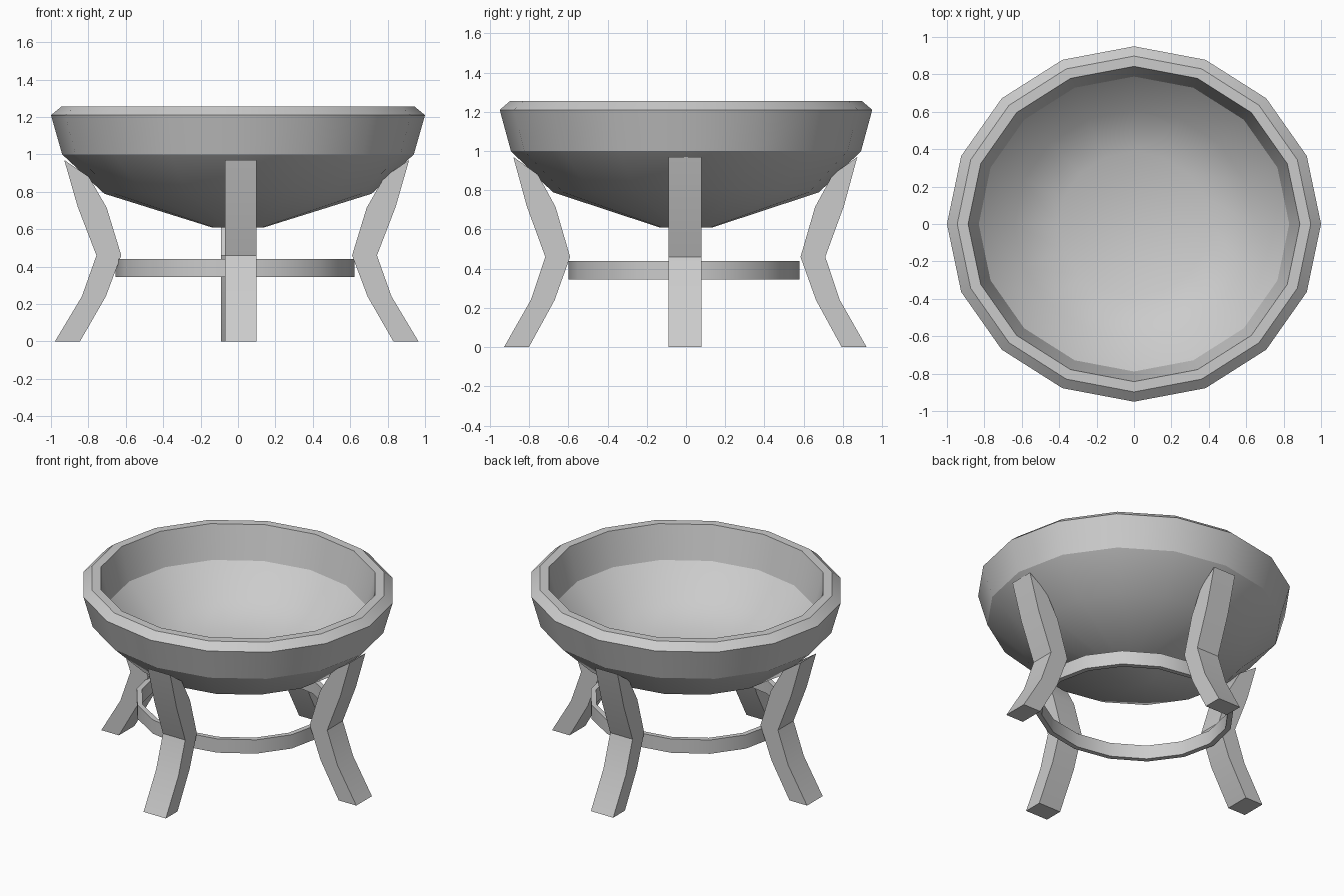
import bpy, bmesh
from math import cos, sin, tau, radians

if "Cube" in bpy.data.objects:
    bpy.data.objects.remove(bpy.data.objects["Cube"])

SIDES = 16
Y_SCALE = 0.95


def make_object(name, bm, angle=30):
    bmesh.ops.recalc_face_normals(bm, faces=bm.faces[:])
    mesh = bpy.data.meshes.new(name)
    bm.to_mesh(mesh)
    bm.free()
    ob = bpy.data.objects.new(name, mesh)
    bpy.context.collection.objects.link(ob)
    bpy.ops.object.select_all(action='DESELECT')
    ob.select_set(True)
    bpy.context.view_layer.objects.active = ob
    bpy.ops.object.shade_smooth_by_angle(angle=radians(angle))
    return ob


def lathe(name, profile, centre=(0, 0), y_scale=Y_SCALE, closed=False):
    """Turn an (r, z) profile into a slightly oval ring of faces."""
    bm = bmesh.new()
    rings = [[bm.verts.new((centre[0] + r * cos(tau * i / SIDES),
                            centre[1] + r * y_scale * sin(tau * i / SIDES), z))
              for i in range(SIDES)] for r, z in profile]
    pairs = list(zip(rings, rings[1:]))
    if closed:
        pairs.append((rings[-1], rings[0]))
    else:
        bm.faces.new(rings[0])
        bm.faces.new(rings[-1])
    for a, b in pairs:
        for i in range(SIDES):
            j = (i + 1) % SIDES
            bm.faces.new((a[i], a[j], b[j], b[i]))
    return make_object(name, bm)


# Side outline of a leg as (distance from centre, height) pairs
LEG_OUTER = [(0.972, 0), (0.828, 0.24), (0.75, 0.46), (0.85, 0.72), (0.922, 0.97)]
LEG_INNER = [(0.838, 0), (0.70, 0.24), (0.617, 0.46), (0.695, 0.715), (0.79, 0.88)]


def leg(name, axis, sign, lo, hi, shift):
    """Curved leg: strip outline extruded sideways from lo to hi."""
    scale = Y_SCALE if axis == 'y' else 1

    def point(d, z, side):
        d = sign * d * scale + shift
        return (d, side, z) if axis == 'x' else (side, d, z)

    bm = bmesh.new()
    loops = []
    for (do, zo), (di, zi) in zip(LEG_OUTER, LEG_INNER):
        loops.append([bm.verts.new(point(*p)) for p in
                      ((do, zo, lo), (do, zo, hi), (di, zi, hi), (di, zi, lo))])
    for a, b in zip(loops, loops[1:]):
        for i in range(4):
            j = (i + 1) % 4
            bm.faces.new((a[i], a[j], b[j], b[i]))
    bm.faces.new(loops[0])
    bm.faces.new(loops[-1])
    return make_object(name, bm)


# Bowl: outside from the base up, over the rim, then down the inside
lathe("bowl", [(0.14, 0.61), (0.715, 0.79), (0.94, 1.0), (1.0, 1.21),
               (0.945, 1.255), (0.887, 1.255), (0.83, 1.03),
               (0.64, 0.85), (0.405, 0.745)])

# Four legs
leg("front_leg", 'y', -1, -0.07, 0.10, -0.005)
leg("back_leg", 'y', 1, -0.09, 0.08, -0.002)
leg("right_leg", 'x', 1, -0.09, 0.08, -0.007)
leg("left_leg", 'x', -1, -0.09, 0.08, -0.007)

# Brace ring joining the legs
lathe("brace_ring", [(0.64, 0.345), (0.64, 0.44), (0.605, 0.44), (0.605, 0.345)],
      centre=(-0.016, -0.01), y_scale=0.92, closed=True)
